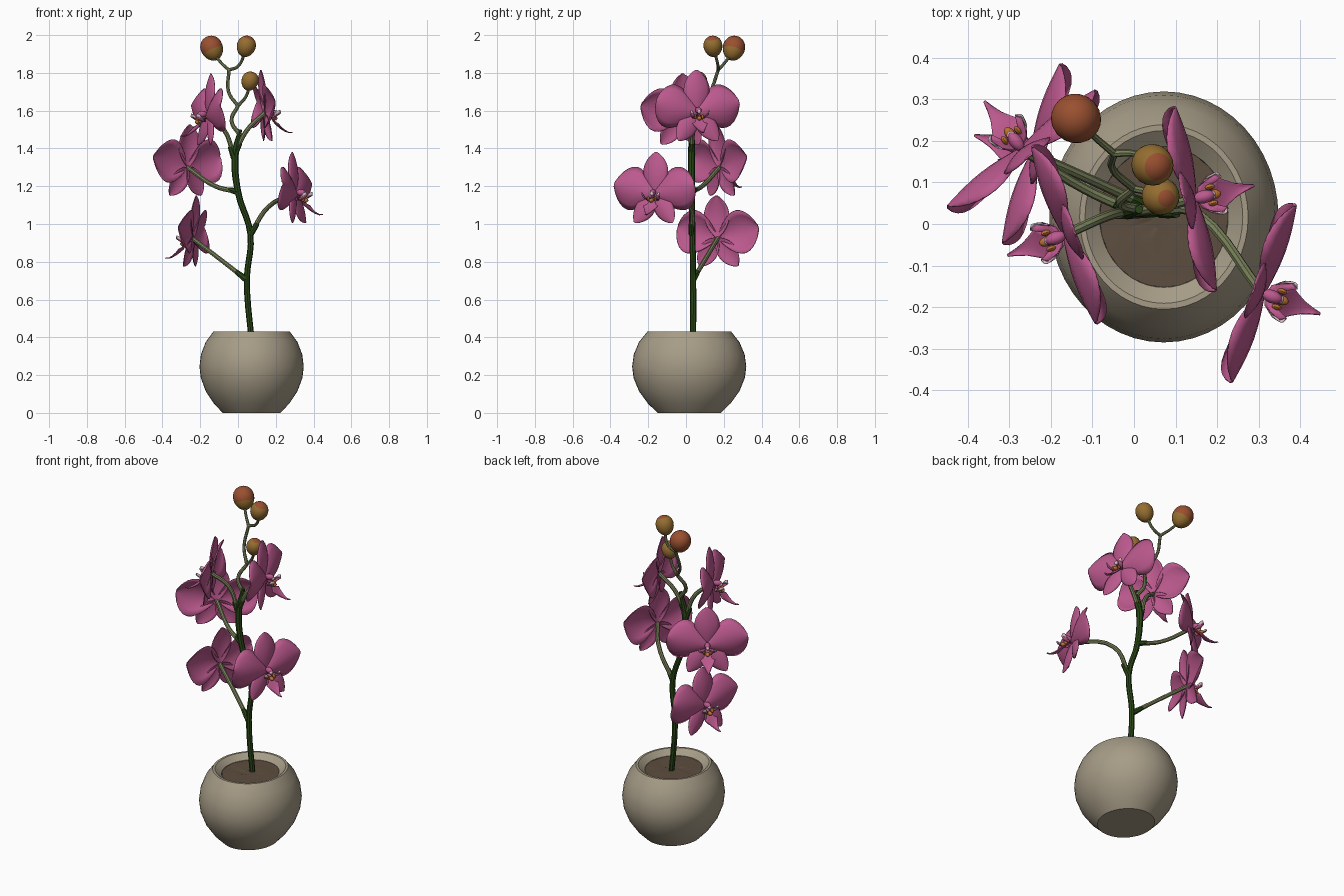
import bpy, bmesh, math, random
from mathutils import Vector, Matrix

if "Cube" in bpy.data.objects:
    bpy.data.objects.remove(bpy.data.objects["Cube"])

random.seed(3)


def mat(name, r, g, b):
    m = bpy.data.materials.new(name)
    m.diffuse_color = (r, g, b, 1)
    m.use_nodes = True
    m.node_tree.nodes["Principled BSDF"].inputs["Base Color"].default_value = m.diffuse_color
    return m


STONE = mat("stone beige", 0.38, 0.33, 0.24)
SOIL = mat("bark brown", 0.11, 0.075, 0.05)
STEM = mat("dark green", 0.022, 0.06, 0.008)
TWIG = mat("olive green", 0.19, 0.22, 0.10)
PINK = mat("orchid pink", 0.50, 0.10, 0.27)
PALE = mat("pale pink", 0.72, 0.50, 0.58)
ORANGE = mat("orange", 0.50, 0.17, 0.03)
OCHRE = mat("bud ochre", 0.30, 0.155, 0.03)
RUST = mat("bud rust", 0.32, 0.08, 0.03)


def finish(name, bm, mats, matrix=None, angle=40):
    bmesh.ops.recalc_face_normals(bm, faces=bm.faces)
    me = bpy.data.meshes.new(name)
    bm.to_mesh(me)
    bm.free()
    for m in mats:
        me.materials.append(m)
    ob = bpy.data.objects.new(name, me)
    bpy.context.collection.objects.link(ob)
    if matrix:
        ob.matrix_world = matrix
    smooth(ob, angle)
    return ob


def smooth(ob, angle=40):
    bpy.ops.object.select_all(action='DESELECT')
    ob.select_set(True)
    bpy.context.view_layer.objects.active = ob
    bpy.ops.object.shade_smooth_by_angle(angle=math.radians(angle))


def tube(name, pts, radii, m):
    """Round stem along a smooth path, converted to a mesh."""
    cu = bpy.data.curves.new(name, 'CURVE')
    cu.dimensions = '3D'
    cu.bevel_depth = 1
    cu.bevel_resolution = 2
    cu.resolution_u = 5
    cu.use_fill_caps = True
    sp = cu.splines.new('BEZIER')
    sp.bezier_points.add(len(pts) - 1)
    for bp, p, r in zip(sp.bezier_points, pts, radii):
        bp.co, bp.radius = p, r
        bp.handle_left_type = bp.handle_right_type = 'AUTO'
    cu.materials.append(m)
    ob = bpy.data.objects.new(name, cu)
    bpy.context.collection.objects.link(ob)
    bpy.ops.object.select_all(action='DESELECT')
    ob.select_set(True)
    bpy.context.view_layer.objects.active = ob
    bpy.ops.object.convert(target='MESH')
    smooth(bpy.context.view_layer.objects.active)


# Pot: slightly oval lathe with an inward sloping rim
POT = Matrix.Translation((0.072, 0.017, 0)) @ Matrix.Diagonal((1, 1.095, 1, 1))
profile = [(0.153, 0), (0.2, 0.05), (0.243, 0.115), (0.269, 0.185), (0.276, 0.245),
           (0.268, 0.31), (0.243, 0.375), (0.203, 0.43), (0.19, 0.43), (0.155, 0.4), (0.15, 0.36)]
N = 48
bm = bmesh.new()
rings = [[bm.verts.new((r * math.cos(2 * math.pi * i / N), r * math.sin(2 * math.pi * i / N), z))
          for i in range(N)] for r, z in profile]
for a, b in zip(rings, rings[1:]):
    for i in range(N):
        bm.faces.new((a[i], a[(i + 1) % N], b[(i + 1) % N], b[i]))
bm.faces.new(rings[0])
finish("pot", bm, [STONE], POT)

# Soil: almost flat disc
bm = bmesh.new()
grid = [[bm.verts.new((0.031 * k * math.cos(math.pi * i / 12), 0.031 * k * math.sin(math.pi * i / 12),
                       0.398 + random.uniform(-0.003, 0.003))) for i in range(24)] for k in range(1, 6)]
bm.faces.new(grid[0])
for a, b in zip(grid, grid[1:]):
    for i in range(24):
        bm.faces.new((a[i], a[(i + 1) % 24], b[(i + 1) % 24], b[i]))
finish("soil", bm, [SOIL], POT, 15)

# Main stem
tube("main_stem", [(0.074, 0.038, 0.36), (0.047, 0.038, 0.705), (0.066, 0.034, 0.944), (0, 0.03, 1.17),
                   (-0.015, 0.03, 1.37), (0.012, 0.035, 1.5)], [0.016, 0.016, 0.016, 0.017, 0.019, 0.01], STEM)


def sheet(bm, rows, mi, cols=8):
    """Curved sheet: every row is a centre, a half width vector and an edge curl vector."""
    vs = []
    for c, side, curl in rows:
        ts = [2 * j / cols - 1 for j in range(cols + 1)]
        vs.append([bm.verts.new(c + side * t + curl * t * t) for t in ts])
    for a, b in zip(vs, vs[1:]):
        for j in range(cols):
            bm.faces.new((a[j], a[j + 1], b[j + 1], b[j])).material_index = mi


def petal(bm, deg, length, half, peak, blunt, curl, lift, lean=0):
    """Leaf shape pointing at an angle in the flower plane, edges curling back."""
    d = Vector((math.cos(math.radians(deg)), math.sin(math.radians(deg)), 0))
    n = Vector((-d.y, d.x, 0))
    rows = []
    for i in range(15):
        s = 0.5 - 0.5 * math.cos(math.pi * i / 14)
        w = max(0.03, math.sin(math.pi * s ** peak)) ** blunt
        z = lift + 0.012 * math.sin(math.pi * s) + lean * s * s
        rows.append((d * length * s + Vector((0, 0, z)), n * half * w, Vector((0, 0, -curl * w))))
    sheet(bm, rows, 0)


def blob(bm, centre, size, mi):
    m = Matrix.Translation(centre) @ Matrix.Diagonal((*size, 1))
    r = bmesh.ops.create_uvsphere(bm, u_segments=12, v_segments=8, radius=1, matrix=m)
    for f in {f for v in r['verts'] for f in v.link_faces}:
        f.material_index = mi


def flower(name, centre, normal):
    n = Vector((*normal, 0)).normalized()
    u = Vector((0, 0, 1)).cross(n)
    M = Matrix.Translation(centre) @ Matrix((u, Vector((0, 0, 1)), n)).transposed().to_4x4()
    # five petals
    bm = bmesh.new()
    petal(bm, 90, 0.225, 0.07, 1.1, 0.65, 0.02, -0.006, -0.015)
    for deg in (-54, -126):
        petal(bm, deg, 0.182, 0.053, 1.0, 0.65, 0.015, -0.004, 0.02)
    for deg in (14, 166):
        petal(bm, deg, 0.232, 0.116, 1.35, 0.58, 0.052, 0.006)
    # lip: pointed tongue dropping forward
    path = [(-0.015, 0.015, 0.012), (-0.035, 0.04, 0.014), (-0.06, 0.06, 0.024), (-0.075, 0.075, 0.042),
            (-0.088, 0.09, 0.03), (-0.1, 0.11, 0.016), (-0.107, 0.13, 0.008), (-0.105, 0.15, 0.002)]
    sheet(bm, [(Vector((0, v, w)), Vector((h, 0, 0)), Vector((0, h * 0.4, -h * 0.3))) for v, w, h in path], 0)
    # upright side lobes of the lip with pale tips
    for sx in (-1, 1):
        lobe = [(0.012, -0.02, 0.02, 0.008), (0.034, -0.026, 0.035, 0.018),
                (0.048, -0.01, 0.055, 0.022), (0.05, 0.012, 0.066, 0.006)]
        rows = [(Vector((sx * x, v, w)), Vector((0, h * 0.3, h)), Vector((-sx * h * 0.5, 0, 0)))
                for x, v, w, h in lobe]
        sheet(bm, rows[:3], 0, 4)
        sheet(bm, rows[2:], 1, 4)
    ob = finish(name + "_petals", bm, [PINK, PALE], M, 60)
    mod = ob.modifiers.new("thickness", 'SOLIDIFY')
    mod.thickness = 0.004
    mod.offset = 0
    # pink column with pale tip, orange callus
    bm = bmesh.new()
    blob(bm, (0, 0.012, 0.026), (0.016, 0.017, 0.026), 2)
    blob(bm, (0, 0.005, 0.046), (0.011, 0.011, 0.01), 0)
    blob(bm, (0, -0.03, 0.05), (0.012, 0.012, 0.018), 1)
    for sx in (-1, 1):
        blob(bm, (sx * 0.02, -0.022, 0.045), (0.007, 0.014, 0.012), 1)
    finish(name + "_centre", bm, [PALE, ORANGE, PINK], M)


# Flowers with their stalks: centre, facing direction, stalk start and bend
blooms = [
    ("low_left_flower", (-0.242, 0.168, 0.925), (-0.95, 0.305), [(0.045, 0.037, 0.705), (-0.09, 0.1, 0.81)]),
    ("mid_left_flower", (-0.268, 0.178, 1.3), (-0.62, 0.79), [(0, 0.03, 1.17), (-0.12, 0.085, 1.2)]),
    ("mid_right_flower", (0.308, -0.166, 1.155), (0.94, -0.34), [(0.064, 0.032, 0.944), (0.16, 0.02, 1.09)]),
    ("top_right_flower", (0.143, 0.06, 1.59), (0.976, 0.217), [(-0.015, 0.03, 1.38), (0.05, 0.037, 1.5)]),
    ("top_left_flower", (-0.164, -0.025, 1.57), (-0.94, -0.34), [(-0.02, 0.03, 1.35), (-0.075, 0.015, 1.5)]),
]
for name, c, n, path in blooms:
    flower(name, c, n)
    a, b, end = Vector(path[0]), Vector(path[1]), Vector(c)
    tube(name + "_stalk", [a, b, end], [0.013, 0.012, 0.012], TWIG)
    tube(name + "_joint", [a, a.lerp(b, 0.2), a.lerp(b, 0.4)], [0.018, 0.016, 0.013], STEM)

# Thin twigs to the buds
fork, split = (0, 0.085, 1.625), (-0.048, 0.17, 1.815)
tube("lower_twig", [(0.012, 0.035, 1.47), (-0.034, 0.05, 1.545), fork], [0.012, 0.011, 0.01], TWIG)
tube("upper_twig", [fork, (-0.05, 0.13, 1.7), split], [0.01, 0.009, 0.009], TWIG)
tube("left_bud_twig", [split, (-0.095, 0.21, 1.86), (-0.13, 0.245, 1.91)], [0.009, 0.008, 0.008], TWIG)
tube("right_bud_twig", [split, (0.0, 0.17, 1.835), (0.04, 0.15, 1.92)], [0.009, 0.008, 0.008], TWIG)
tube("low_bud_twig", [fork, (0.045, 0.075, 1.68), (0.06, 0.068, 1.74)], [0.009, 0.008, 0.008], TWIG)

# Buds: egg shapes, rust coloured towards the tip
for name, c, axis, r, limit in [
        ("left_bud", (-0.138, 0.253, 1.93), (-0.35, 0.2, 0.8), 0.059, -0.3),
        ("right_bud", (0.043, 0.143, 1.94), (0.3, -0.1, 0.9), 0.05, 0.72),
        ("low_bud", (0.063, 0.067, 1.756), (0.3, -0.1, 0.9), 0.045, 0.85)]:
    bm = bmesh.new()
    bmesh.ops.create_uvsphere(bm, u_segments=20, v_segments=14, radius=1)
    for f in bm.faces:
        f.material_index = int(f.calc_center_median().z > limit)
    for v in bm.verts:
        k = r * (1 + 0.08 * v.co.z)
        v.co = Vector((v.co.x * k, v.co.y * k, v.co.z * r * 1.15))
    rot = Vector(axis).to_track_quat('Z', 'Y').to_matrix().to_4x4()
    finish(name, bm, [OCHRE, RUST], Matrix.Translation(c) @ rot)
